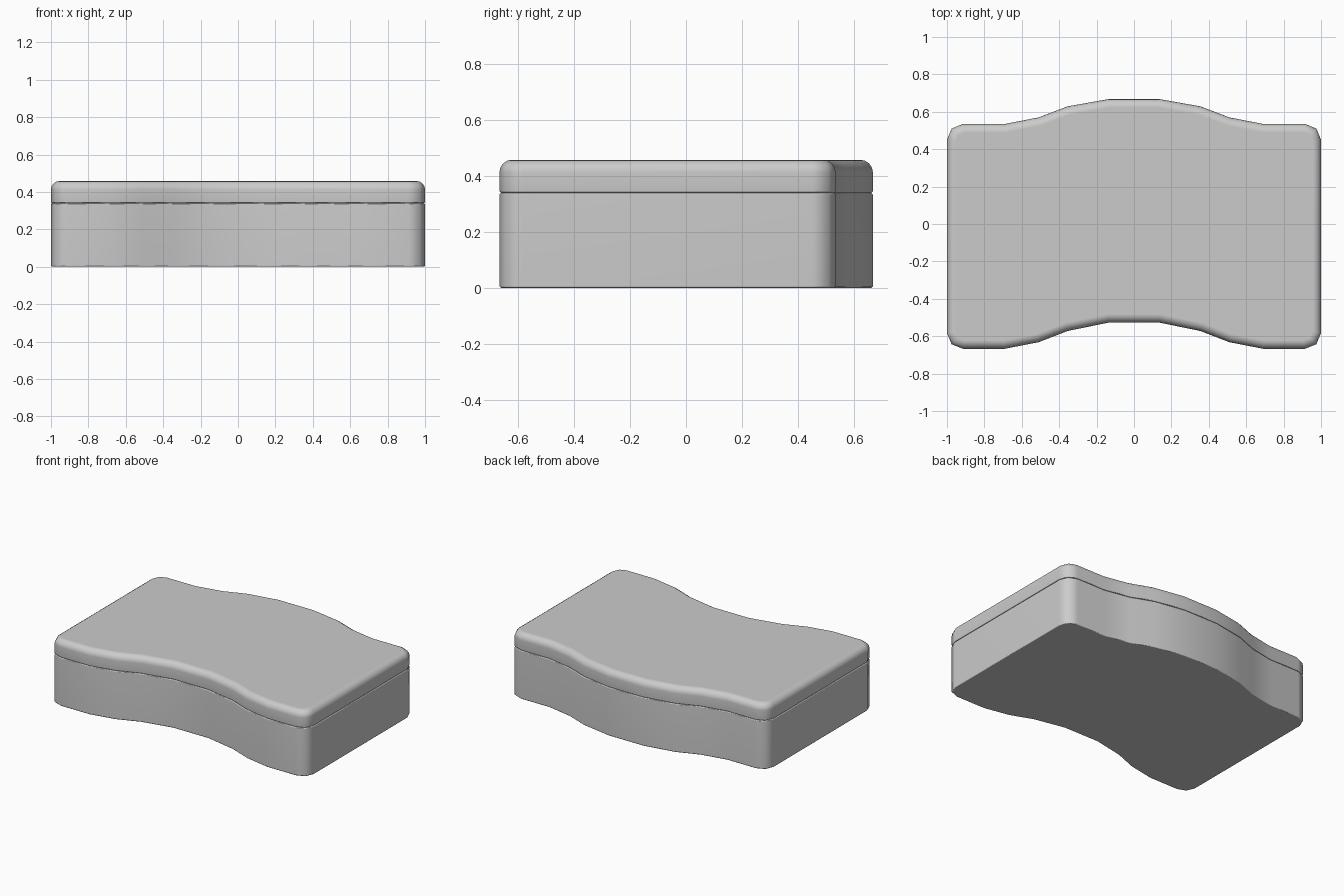
import bpy, bmesh, math
from mathutils import Vector

if "Cube" in bpy.data.objects:
    bpy.data.objects.remove(bpy.data.objects["Cube"])

# Wavy outline: right half of the back edge from the centre to the corner
half_back = [(0.135, 0.668), (0.355, 0.629), (0.51, 0.57), (0.69, 0.535),
             (0.915, 0.535), (0.975, 0.51), (1.0, 0.45)]
# The front edge repeats the back wave, with its corners rounded the other way
half_front = [(1.0, -0.583), (0.975, -0.643), (0.915, -0.667), (0.69, -0.667),
              (0.51, -0.632), (0.355, -0.572), (0.135, -0.527)]
right = [Vector(p) for p in half_back + half_front]
outline = right + [Vector((-p.x, p.y)) for p in reversed(right)]
outline.reverse()  # counter-clockwise


def inset(points, d):
    """Move every edge of a counter-clockwise outline inwards by d."""
    result = []
    for i, p in enumerate(points):
        a = (p - points[i - 1]).normalized()
        b = (points[(i + 1) % len(points)] - p).normalized()
        na, nb = Vector((-a.y, a.x)), Vector((-b.y, b.x))
        result.append(p + (na + nb) * d / (1 + na.dot(nb)))
    return result


def slab(name, levels):
    """Closed solid through (inset, z) levels of the outline."""
    bm = bmesh.new()
    rings = [[bm.verts.new((p.x, p.y, z)) for p in inset(outline, d)]
             for d, z in levels]
    n = len(outline)
    for low, high in zip(rings, rings[1:]):
        for i in range(n):
            j = (i + 1) % n
            bm.faces.new((low[i], low[j], high[j], high[i]))
    bm.faces.new(rings[0][::-1])
    bm.faces.new(rings[-1])
    bmesh.ops.recalc_face_normals(bm, faces=bm.faces)
    mesh = bpy.data.meshes.new(name)
    bm.to_mesh(mesh)
    bm.free()
    obj = bpy.data.objects.new(name, mesh)
    bpy.context.collection.objects.link(obj)
    bpy.ops.object.select_all(action='DESELECT')
    obj.select_set(True)
    bpy.context.view_layer.objects.active = obj
    bpy.ops.object.shade_smooth_by_angle(angle=math.radians(50))
    weighted = obj.modifiers.new("even_shading", 'WEIGHTED_NORMAL')
    weighted.keep_sharp = True
    return obj


# Box body with small bevels at the floor and the seam
slab("box_body", [(0.006, 0), (0, 0.006), (0, 0.334), (0.006, 0.34)])

# Lid with a rounded top edge
r, top = 0.045, 0.458
lid = [(0.006, 0.34), (0, 0.346)]
for k in range(5):
    t = k * math.pi / 8
    lid.append((r * (1 - math.cos(t)), top - r + r * math.sin(t)))
slab("box_lid", lid)
